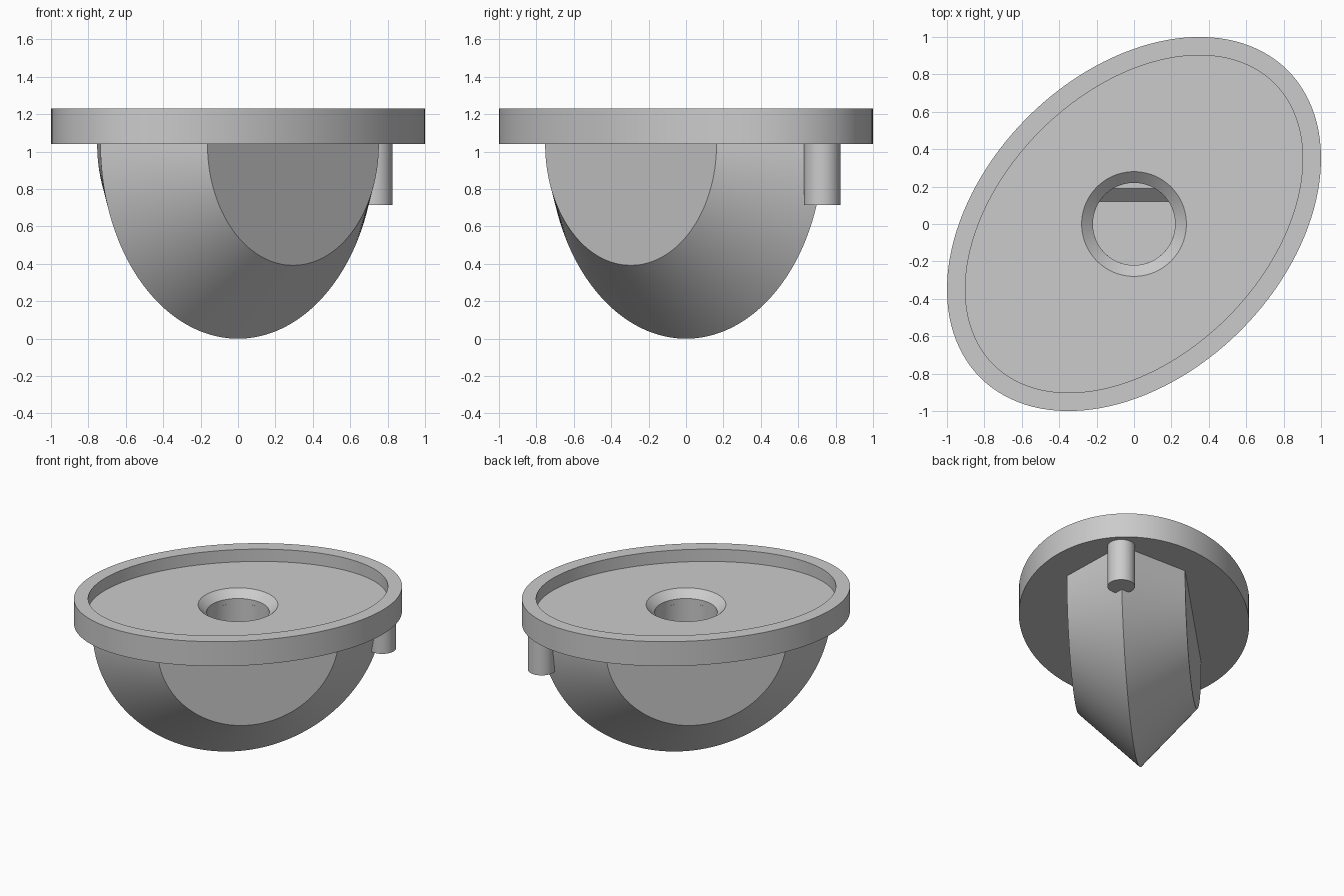
import bpy, bmesh
from math import cos, sin, pi
from mathutils import Matrix

cube = bpy.data.objects.get("Cube")
if cube:
    bpy.data.objects.remove(cube, do_unlink=True)

grey = bpy.data.materials.new("plain grey")
grey.use_nodes = True
colour = (0.6, 0.6, 0.6, 1)
grey.diffuse_color = colour
grey.node_tree.nodes["Principled BSDF"].inputs["Base Color"].default_value = colour

DIAGONAL = Matrix.Rotation(pi / 4, 4, "Z")
PLATE_Z = 1.04
SEG = 128


def finish(name, bm, turn=False):
    if turn:
        bm.transform(DIAGONAL)
    bmesh.ops.recalc_face_normals(bm, faces=bm.faces)
    mesh = bpy.data.meshes.new(name)
    bm.to_mesh(mesh)
    bm.free()
    mesh.materials.append(grey)
    obj = bpy.data.objects.new(name, mesh)
    bpy.context.collection.objects.link(obj)
    return obj


def smooth(obj):
    bpy.ops.object.select_all(action="DESELECT")
    obj.select_set(True)
    bpy.context.view_layer.objects.active = obj
    bpy.ops.object.shade_smooth_by_angle()


def bridge(bm, loops, closed=False):
    pairs = list(zip(loops, loops[1:]))
    if closed:
        pairs.append((loops[-1], loops[0]))
    for a, b in pairs:
        n = len(a)
        for i in range(n):
            j = (i + 1) % n
            bm.faces.new((a[i], a[j], b[j], b[i]))


def cylinder(name, x, y, radius, low, high):
    bm = bmesh.new()
    place = Matrix.Translation((x, y, (low + high) / 2))
    bmesh.ops.create_cone(bm, cap_ends=True, segments=64, radius1=radius,
                          radius2=radius, depth=high - low, matrix=place)
    return finish(name, bm)


# Oval plate: raised rim, recessed floor, countersunk round hole
bm = bmesh.new()
sections = [(1.162, 0.806, PLATE_Z), (1.162, 0.806, 1.23), (1.062, 0.706, 1.23),
            (1.062, 0.706, 1.135), (0.28, 0.28, 1.135), (0.22, 0.22, 1.08),
            (0.22, 0.22, PLATE_Z)]
rings = [[bm.verts.new((a * cos(2 * pi * i / SEG), b * sin(2 * pi * i / SEG), z))
          for i in range(SEG)] for a, b, z in sections]
bridge(bm, rings, closed=True)
smooth(finish("oval_plate", bm, turn=True))

# Keel: two half cones meeting at a curved ridge, with flat sides
bm = bmesh.new()
arcs = []
for offset, radius in ((-0.417, 0.648), (0, PLATE_Z), (0.417, 0.648)):
    arcs.append([bm.verts.new((radius * cos(pi * i / 96), offset,
                               PLATE_Z - radius * sin(pi * i / 96)))
                 for i in range(97)])
bridge(bm, arcs)
bm.faces.new(arcs[0])
bm.faces.new(arcs[-1])
keel = finish("keel", bm, turn=True)

# Bore through the keel top
cutter = cylinder("bore_cutter", 0, 0, 0.22, 0.6, 1.2)
cutter.hide_render = True
cut = keel.modifiers.new("bore", "BOOLEAN")
cut.operation = "DIFFERENCE"
cut.solver = "EXACT"
cut.object = cutter
bpy.ops.object.select_all(action="DESELECT")
keel.select_set(True)
bpy.context.view_layer.objects.active = keel
bpy.ops.object.modifier_apply(modifier=cut.name)
bpy.data.objects.remove(cutter, do_unlink=True)
smooth(keel)

# Sloped step at the bottom of the bore
bm = bmesh.new()
profile = [(0.12, 0.59), (0.12, 0.6), (0.19, 0.67), (0.23, 0.67), (0.23, 0.59)]
ends = [[bm.verts.new((x, y, z)) for y, z in profile] for x in (-0.2, 0.2)]
bridge(bm, ends)
for end in ends:
    bm.faces.new(end)
finish("bore_step", bm)

# Locating pin under one end of the plate
smooth(cylinder("locating_pin", 0.728, 0.728, 0.097, 0.715, PLATE_Z + 0.01))
